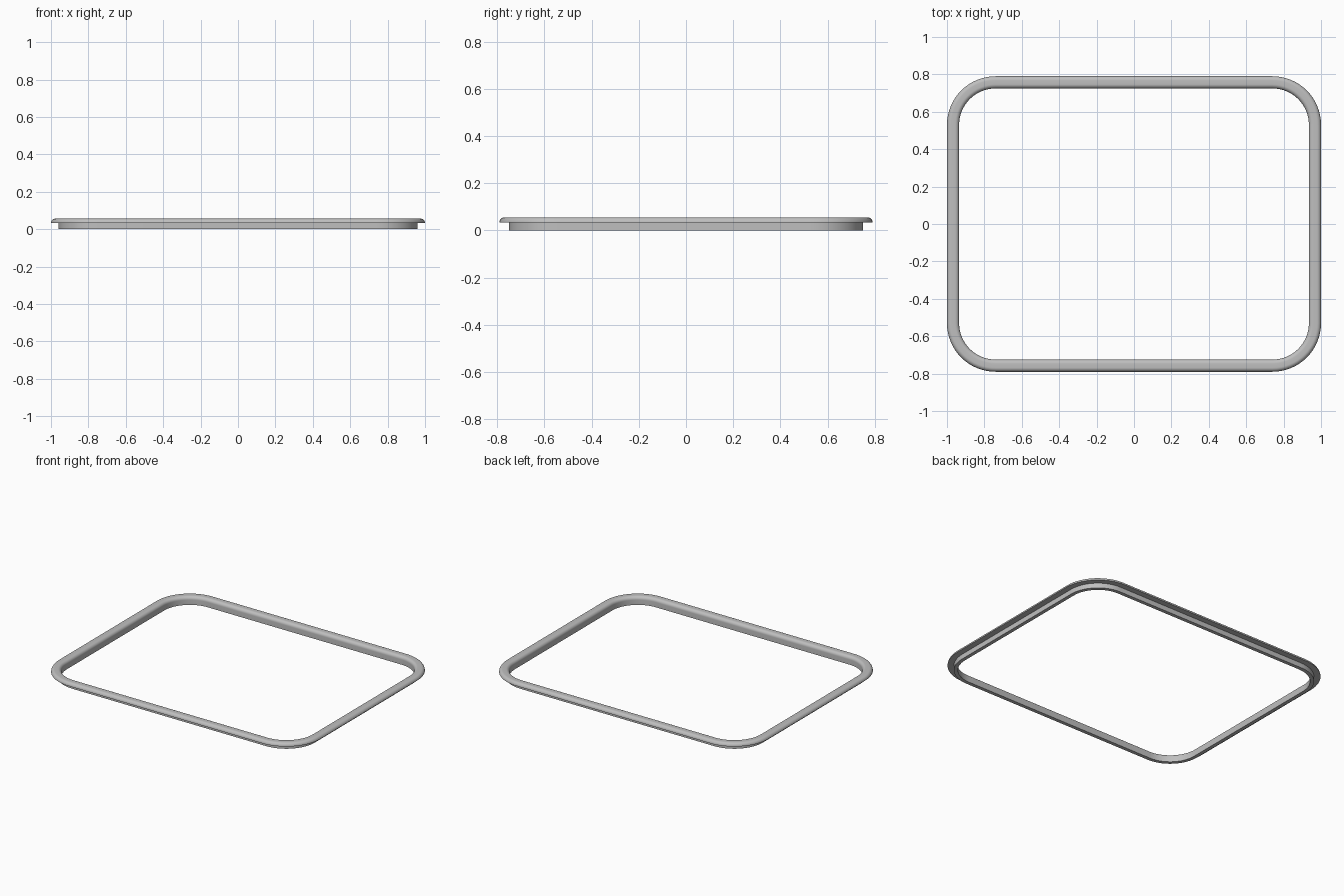
import bpy
import bmesh
import math

cube = bpy.data.objects.get("Cube")
if cube:
    bpy.data.objects.remove(cube, do_unlink=True)

HALF_X, HALF_Y, RADIUS = 1.0, 0.79, 0.26   # outer outline
WIDTH, TOP, LIP, ROUND = 0.065, 0.056, 0.034, 0.022
WEB = 0.025                                 # thickness of the lower wall
CORNER_STEPS, ROUND_STEPS = 16, 8

grey = bpy.data.materials.new("plain_grey")
grey.use_nodes = True
colour = (0.52, 0.52, 0.52, 1)
grey.diffuse_color = colour
grey.node_tree.nodes["Principled BSDF"].inputs["Base Color"].default_value = colour


def cross_section():
    """Profile as (inset from the outer edge, height)."""
    pts = [(WIDTH, 0), (WIDTH - WEB, 0), (WIDTH - WEB, LIP)]
    quarter = [math.pi / 2 * i / ROUND_STEPS for i in range(ROUND_STEPS + 1)]
    pts += [(ROUND * (1 - math.cos(a)), LIP + ROUND * math.sin(a)) for a in quarter]
    pts += [(WIDTH - ROUND * (1 - math.cos(a)), LIP + ROUND * math.sin(a))
            for a in reversed(quarter)]
    return pts


def outline():
    """Corner centre and direction for each station round the frame."""
    for k, (sx, sy) in enumerate([(1, 1), (-1, 1), (-1, -1), (1, -1)]):
        for i in range(CORNER_STEPS + 1):
            a = math.pi / 2 * (k + i / CORNER_STEPS)
            yield sx * (HALF_X - RADIUS), sy * (HALF_Y - RADIUS), math.cos(a), math.sin(a)


# Sweep the profile round the rounded rectangle
bm = bmesh.new()
rings = []
for cx, cy, dx, dy in outline():
    rings.append([bm.verts.new((cx + dx * (RADIUS - d), cy + dy * (RADIUS - d), z))
                  for d, z in cross_section()])
for r, ring in enumerate(rings):
    following = rings[(r + 1) % len(rings)]
    for i in range(len(ring)):
        j = (i + 1) % len(ring)
        bm.faces.new((ring[i], following[i], following[j], ring[j]))
bmesh.ops.recalc_face_normals(bm, faces=bm.faces)

mesh = bpy.data.meshes.new("rim_frame")
bm.to_mesh(mesh)
bm.free()
mesh.materials.append(grey)
frame = bpy.data.objects.new("rim_frame", mesh)
bpy.context.collection.objects.link(frame)

# Smooth rounds with crisp lip edges
bpy.ops.object.select_all(action='DESELECT')
bpy.context.view_layer.objects.active = frame
frame.select_set(True)
bpy.ops.object.shade_smooth_by_angle(angle=math.radians(35))
